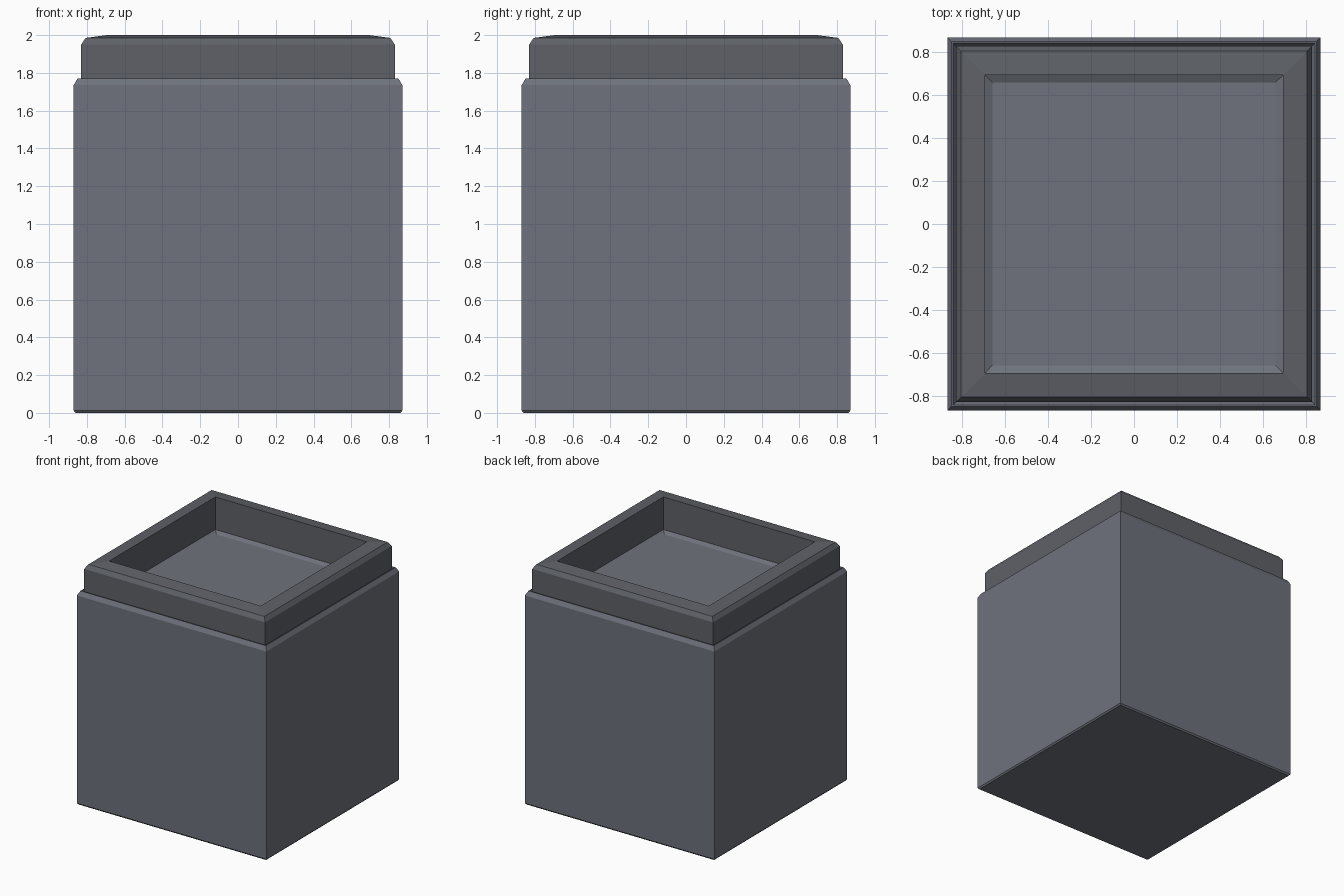
import bpy, bmesh

if "Cube" in bpy.data.objects:
    bpy.data.objects.remove(bpy.data.objects["Cube"])

# Half-width and height of each square ring
BODY = [
    (0.86, 0.0), (0.87, 0.012),               # base edge
    (0.87, 1.735), (0.85, 1.77),              # walls and chamfered shoulder
    (0.843, 1.77), (0.83, 1.75),              # groove under the rim
]
RIM = [
    (0.83, 1.75), (0.83, 1.95), (0.807, 1.985),  # outside of the rim
    (0.695, 2.0), (0.695, 1.73),                 # sloped top and inner walls
]
FLOOR = [(0.695, 1.73), (0.66, 1.712)]           # dished recess floor


def material(name, color):
    mat = bpy.data.materials.new(name)
    mat.diffuse_color = (*color, 1)
    mat.use_nodes = True
    mat.node_tree.nodes["Principled BSDF"].inputs["Base Color"].default_value = mat.diffuse_color
    return mat


def square_loft(name, profile, mat, cap_bottom=False, cap_top=False):
    bm = bmesh.new()
    rings = [[bm.verts.new((sx * h, sy * h, z))
              for sx, sy in ((-1, -1), (1, -1), (1, 1), (-1, 1))]
             for h, z in profile]
    for a, b in zip(rings, rings[1:]):
        for i in range(4):
            j = (i + 1) % 4
            bm.faces.new((a[i], a[j], b[j], b[i]))
    if cap_bottom:
        bm.faces.new(rings[0][::-1])
    if cap_top:
        bm.faces.new(rings[-1])
    mesh = bpy.data.meshes.new(name)
    bm.to_mesh(mesh)
    bm.free()
    mesh.materials.append(mat)
    obj = bpy.data.objects.new(name, mesh)
    bpy.context.collection.objects.link(obj)
    return obj


slate = material("slate", (0.157, 0.168, 0.2))
dark_slate = material("dark_slate", (0.112, 0.12, 0.137))

square_loft("planter_body", BODY, slate, cap_bottom=True)
square_loft("planter_rim", RIM, dark_slate)
square_loft("recess_floor", FLOOR, slate, cap_top=True)
